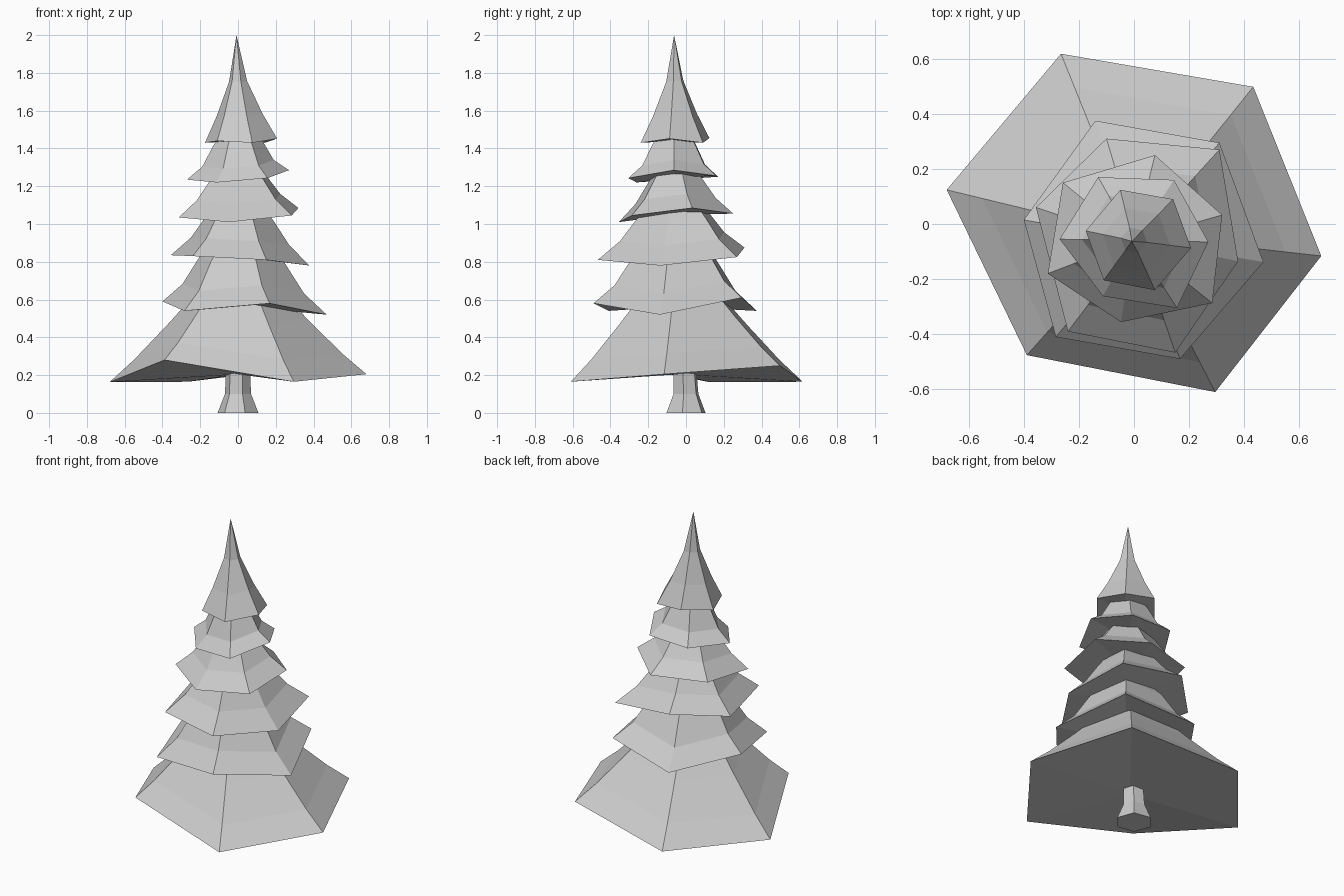
import bpy, bmesh
from math import sin, cos, radians

if "Cube" in bpy.data.objects:
    bpy.data.objects.remove(bpy.data.objects["Cube"])


def loft(name, rings, tip=None, base=None):
    """Skin a stack of rings; close with a fan or an n-gon at either end."""
    bm = bmesh.new()
    vr = [[bm.verts.new(p) for p in r] for r in rings]
    n = len(vr[0])
    for a, b in zip(vr, vr[1:]):
        for i in range(n):
            j = (i + 1) % n
            bm.faces.new((a[i], a[j], b[j], b[i]))
    for ring, point in ((vr[-1], tip), (vr[0], base)):
        if point is None:
            bm.faces.new(ring)
        else:
            c = bm.verts.new(point)
            for i in range(n):
                bm.faces.new((ring[i], ring[(i + 1) % n], c))
    bmesh.ops.recalc_face_normals(bm, faces=bm.faces)
    me = bpy.data.meshes.new(name)
    bm.to_mesh(me)
    bm.free()
    ob = bpy.data.objects.new(name, me)
    bpy.context.collection.objects.link(ob)
    return ob


def tier(name, rim, profile, axis, tip=None):
    """Drooping six-sided skirt: the uneven rim shrinks towards the axis as it rises."""
    ax, ay = axis
    mz = sum(p[2] for p in rim) / 6
    rings = [[(ax + (x - ax) * s, ay + (y - ay) * s, mz + (z - mz) * s + dz)
              for x, y, z in rim] for s, dz in profile]
    loft(name, rings, tip, (ax, ay, mz))


# Trunk with a flared foot
trunk = [[(r * cos(radians(60 * i - 10)), r * sin(radians(60 * i - 10)) + dy, z)
          for i in range(6)]
         for r, z, dy in ((.11, 0, 0), (.07, .1, 0), (.062, .3, -.01))]
loft("trunk", trunk)

# Wide bottom skirt
tier("branch_tier_1",
     [(-.68, .124, .163), (-.265, .618, .165), (.433, .498, .25),
      (.68, -.116, .205), (.295, -.61, .165), (-.389, -.476, .28)],
     [(1, 0), (.81, .11), (.55, .285), (.36, .42), (.22, .53)], (0, -.04))

# Middle skirts
tier("branch_tier_2",
     [(-.40, .015, .59), (-.14, .375, .54), (.31, .295, .61),
      (.47, -.138, .52), (.167, -.49, .58), (-.284, -.41, .54)],
     [(1, 0), (.74, .1), (.52, .25), (.3, .36)], (.01, -.06))
tier("branch_tier_3",
     [(-.356, .06, .835), (-.10, .31, .875), (.31, .27, .825),
      (.378, -.135, .78), (.15, -.467, .81), (-.24, -.39, .83)],
     [(1, 0), (.71, .095), (.5, .205), (.3, .3)], (.01, -.06))
tier("branch_tier_4",
     [(-.313, -.18, 1.035), (-.047, -.356, 1.01), (.284, -.287, 1.045),
      (.32, .033, 1.085), (.076, .25, 1.055), (-.258, .15, 1.06)],
     [(1, 0), (.7, .085), (.48, .185), (.3, .26)], (0, -.06))
tier("branch_tier_5",
     [(-.27, -.055, 1.235), (-.13, .17, 1.25), (.145, .16, 1.255),
      (.27, -.065, 1.285), (.156, -.305, 1.243), (-.113, -.262, 1.22)],
     [(1, 0), (.7, .065), (.48, .175), (.3, .25)], (0, -.06))

# Pointed crown
tier("crown",
     [(-.175, -.025, 1.43), (-.05, .124, 1.455), (.142, .09, 1.43),
      (.207, -.087, 1.452), (.076, -.24, 1.43), (-.11, -.204, 1.44)],
     [(1, 0), (.64, .135), (.25, .315)], (-.005, -.06), tip=(-.008, -.063, 2))
